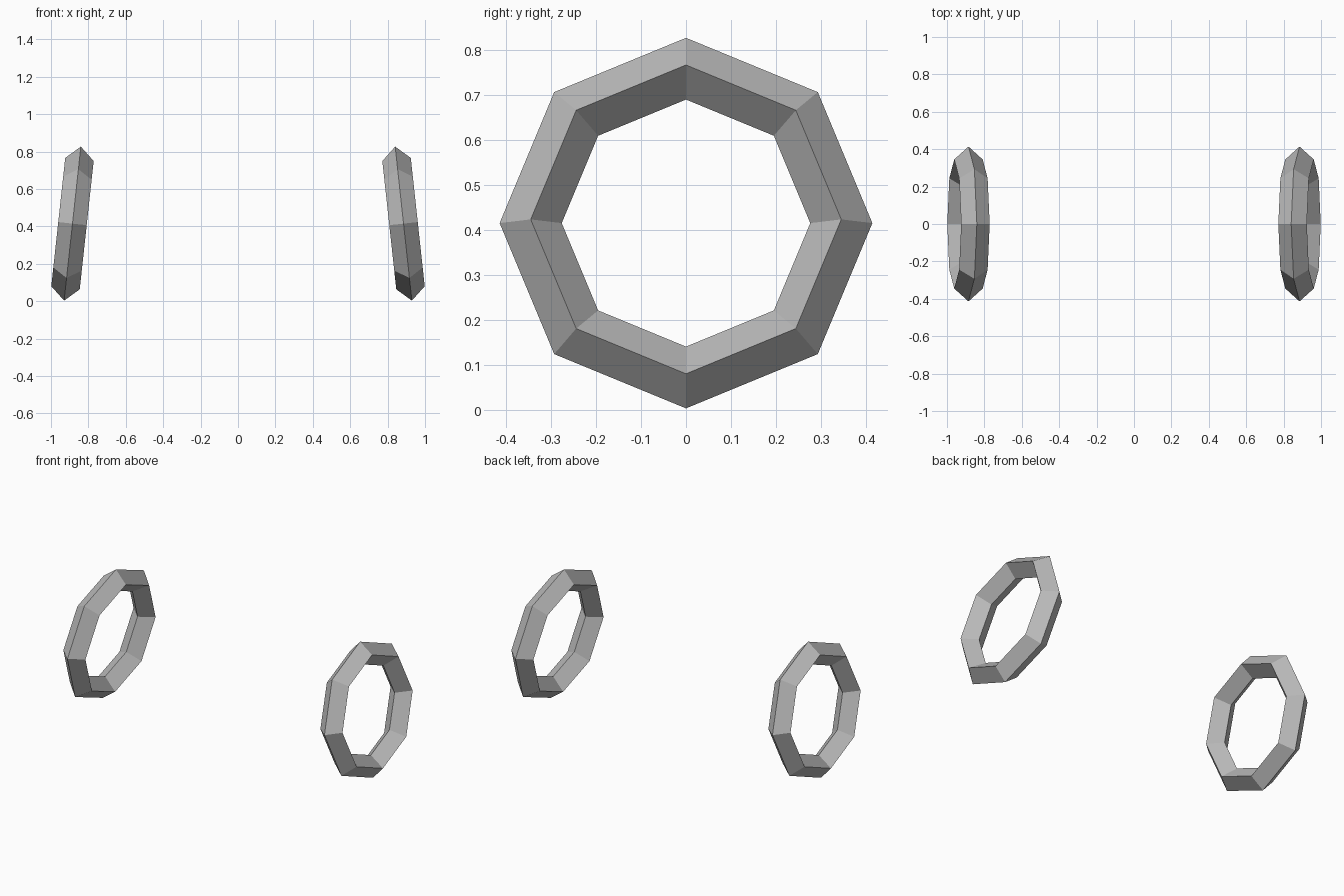
import bpy, math
from mathutils import Matrix

if "Cube" in bpy.data.objects:
    bpy.data.objects.remove(bpy.data.objects["Cube"])

MAJOR_SIDES, MINOR_SIDES = 8, 4
RING_R, TUBE_R, TUBE_HALF_WIDTH = 0.345, 0.069, 0.0765
TILT = math.radians(6.2)

grey = bpy.data.materials.new("plain_grey")
grey.diffuse_color = (0.5, 0.5, 0.5, 1)
grey.use_nodes = True
grey.node_tree.nodes["Principled BSDF"].inputs["Base Color"].default_value = grey.diffuse_color


def ring(name, side):
    # low-poly ring with a diamond cross-section, leaning inward at the top
    bpy.ops.mesh.primitive_torus_add(
        major_segments=MAJOR_SIDES, minor_segments=MINOR_SIDES,
        major_radius=RING_R, minor_radius=TUBE_R)
    ob = bpy.context.object
    ob.name = name
    widen = Matrix.Diagonal((1, 1, TUBE_HALF_WIDTH / TUBE_R, 1))
    stand = Matrix.Rotation(side * (math.pi / 2 - TILT), 4, 'Y')
    place = Matrix.Translation((side * 0.885, 0, 0.415))
    ob.data.transform(place @ stand @ widen)
    for p in ob.data.polygons:
        p.use_smooth = False
    ob.data.materials.append(grey)


ring("right_ring", 1)
ring("left_ring", -1)
